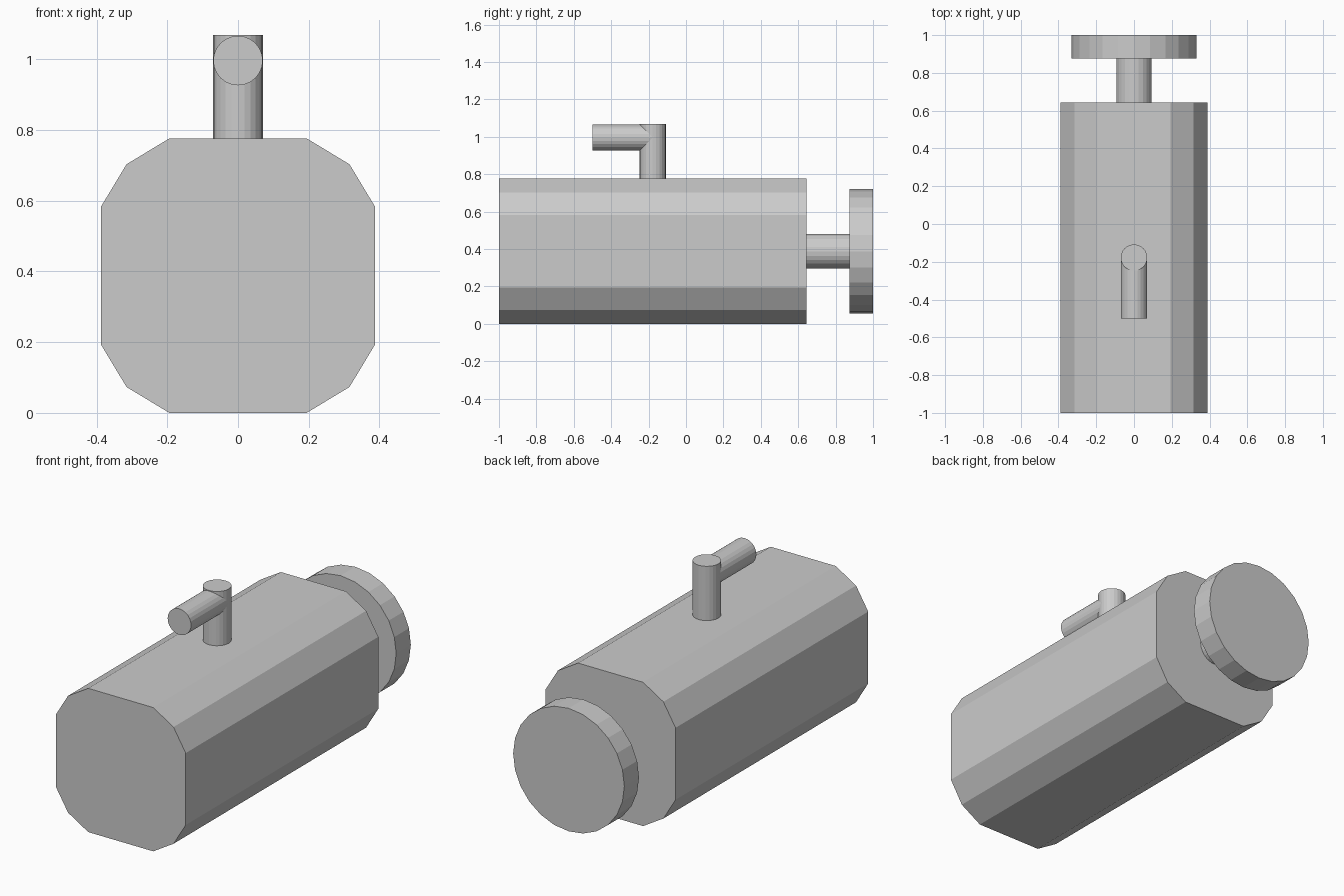
import bpy, bmesh, math

if "Cube" in bpy.data.objects:
    bpy.data.objects.remove(bpy.data.objects["Cube"])

SIDES = 24
MID_Z = 0.388


def cylinder(name, radius, start, end, axis):
    """Capped low-poly cylinder between two points along Y or Z."""
    length = math.dist(start, end)
    centre = [(a + b) / 2 for a, b in zip(start, end)]
    turn = (math.pi / 2, 0, 0) if axis == 'Y' else (0, 0, 0)
    bpy.ops.mesh.primitive_cylinder_add(vertices=SIDES, radius=radius, depth=length,
                                        location=centre, rotation=turn)
    bpy.context.object.name = name


# Body: square section with two-step chamfered corners, extruded along y
quarter = [(0.388, 0.194), (0.315, 0.315), (0.194, 0.388)]
profile = []
for i in range(4):
    c, s = round(math.cos(i * math.pi / 2)), round(math.sin(i * math.pi / 2))
    profile += [(x * c - z * s, x * s + z * c) for x, z in quarter]

bm = bmesh.new()
face = bm.faces.new([bm.verts.new((x, -1.0, z + MID_Z)) for x, z in profile])
ext = bmesh.ops.extrude_face_region(bm, geom=[face], use_keep_orig=True)
new_verts = [g for g in ext['geom'] if isinstance(g, bmesh.types.BMVert)]
bmesh.ops.translate(bm, verts=new_verts, vec=(0, 1.643, 0))
bmesh.ops.recalc_face_normals(bm, faces=bm.faces)
mesh = bpy.data.meshes.new("body")
bm.to_mesh(mesh)
bm.free()
bpy.context.collection.objects.link(bpy.data.objects.new("body", mesh))

# Rear neck and round end plate
cylinder("rear_neck", 0.093, (0, 0.643, MID_Z), (0, 0.875, MID_Z), 'Y')
cylinder("end_plate", 0.332, (0, 0.875, MID_Z), (0, 1.0, MID_Z), 'Y')

# Top pipe: upright stub and forward-facing spout
cylinder("upright_pipe", 0.07, (0, -0.178, 0.775), (0, -0.178, 1.069), 'Z')
cylinder("spout", 0.07, (0, -0.5, 0.996), (0, -0.172, 0.996), 'Y')
